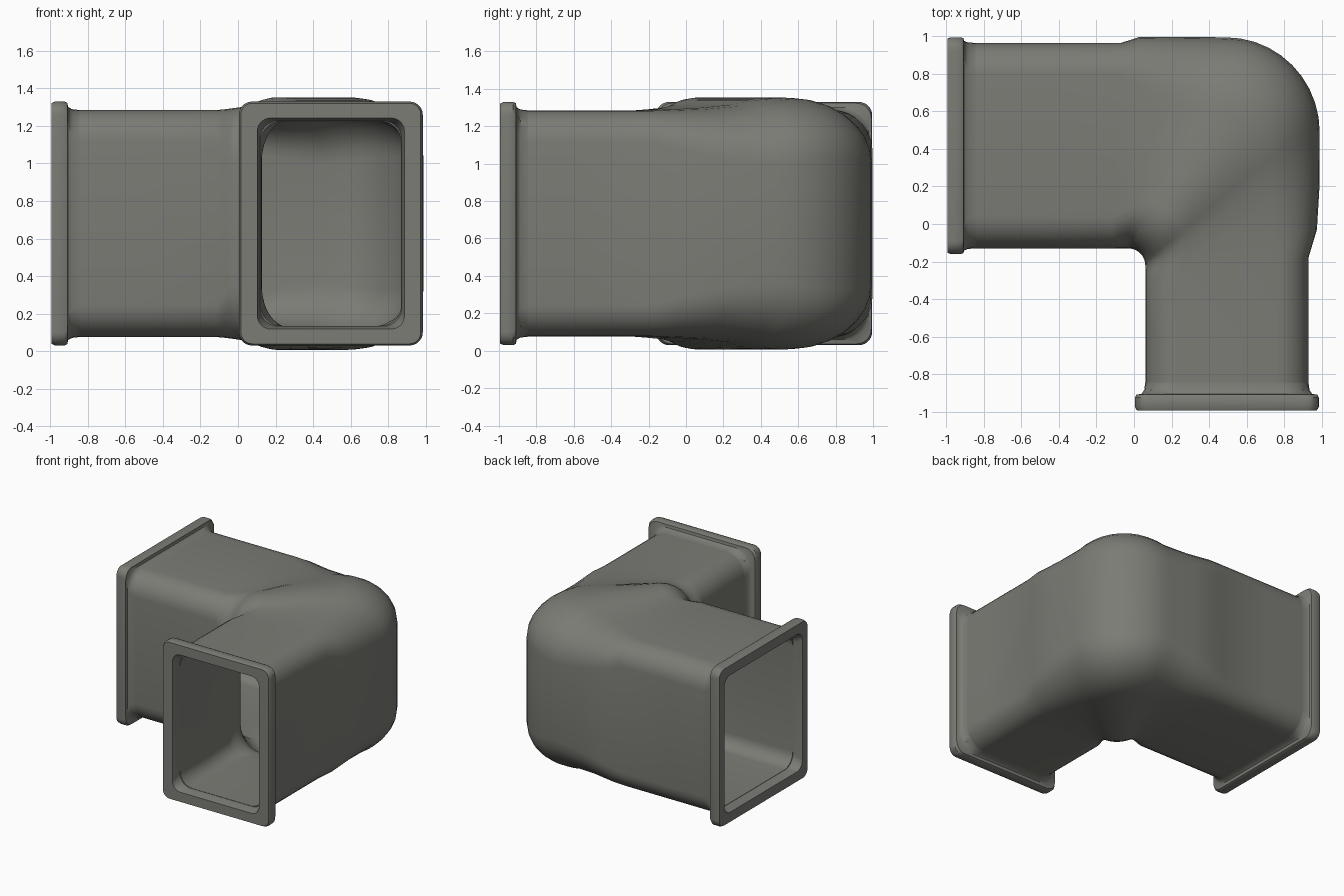
import bpy, bmesh
from math import sin, cos, pi
from mathutils import Vector

if "Cube" in bpy.data.objects:
    bpy.data.objects.remove(bpy.data.objects["Cube"])

MID = 0.68      # height of the duct axis
WALL = 0.06
STEPS = 7       # segments per rounded corner

grey = bpy.data.materials.new("warm grey")
grey.use_nodes = True
colour = (0.2, 0.2, 0.18, 1)
grey.diffuse_color = colour
grey.node_tree.nodes["Principled BSDF"].inputs["Base Color"].default_value = colour


def section(p, q, h, rp, rq, rz):
    """Rounded rectangle in the upright plane through plan points p and q."""
    p, q = Vector(p), Vector(q)
    along = (q - p).normalized()
    length = (q - p).length
    ring = []
    corners = ((length - rq, h - rz, rq), (rp, h - rz, rp),
               (rp, rz - h, rp), (length - rq, rz - h, rq))
    for k, (s, z, r) in enumerate(corners):
        for i in range(STEPS + 1):
            a = (k + i / STEPS) * pi / 2
            spot = p + along * (s + r * cos(a))
            ring.append((spot.x, spot.y, MID + z + rz * sin(a)))
    return ring


def loft(name, rings):
    """Skin a closed loop of rings, so the part has both faces of its wall."""
    bm = bmesh.new()
    loops = [[bm.verts.new(c) for c in ring] for ring in rings]
    for j, a in enumerate(loops):
        b = loops[(j + 1) % len(loops)]
        for i in range(len(a)):
            n = (i + 1) % len(a)
            bm.faces.new((a[i], a[n], b[n], b[i]))
    bmesh.ops.recalc_face_normals(bm, faces=bm.faces)
    mesh = bpy.data.meshes.new(name)
    bm.to_mesh(mesh)
    bm.free()
    mesh.materials.append(grey)
    obj = bpy.data.objects.new(name, mesh)
    bpy.context.collection.objects.link(obj)
    bpy.ops.object.select_all(action='DESELECT')
    obj.select_set(True)
    bpy.context.view_layer.objects.active = obj
    bpy.ops.object.shade_smooth_by_angle(angle=0.7)


# Duct stations: inner wall point, outer wall point, half height, bulge 0..1
stations = [
    ((-.92, -.13), (-.92, .965), .605, 0),
    ((-.5, -.13), (-.5, .965), .605, 0),
    ((-.12, -.13), (-.07, .965), .605, 0),
    ((-.08, -.13), (.03, .997), .61, .3),
    ((-.05, -.13), (.25, .997), .62, .7),
]
TURN = 10
for i in range(TURN + 1):
    a = pi / 2 * (1 - i / TURN)
    stations.append(((-.03 + .09 * cos(a), -.22 + .09 * sin(a)),
                     (.49 + .5 * cos(a), .49 + .505 * sin(a)),
                     .635 + .038 * sin(2 * a), 1))
stations += [
    ((.06, -.24), (.99, .22), .618, .7),
    ((.06, -.26), (.975, -.03), .61, .3),
    ((.06, -.3), (.93, -.18), .605, 0),
    ((.06, -.6), (.93, -.6), .605, 0),
    ((.06, -.92), (.93, -.92), .605, 0),
]


def duct_ring(p, q, h, bulge, inset):
    p, q = Vector(p), Vector(q)
    shift = (q - p).normalized() * inset * (1 + .35 * bulge)
    return section(p + shift, q - shift, h - inset,
                   .17 + .1 * bulge - inset, .17 + .24 * bulge - inset,
                   .17 + .15 * bulge - inset)


outside = [duct_ring(*s, 0) for s in stations]
inside = [duct_ring(*s, WALL) for s in reversed(stations)]
loft("elbow_duct", outside + inside)

# Flange profile: depth from the end, growth beyond the tube, corner radius
profile = [(.15, 0, .17), (.11, .1, .16), (.09, .35, .13), (.085, .85, .08),
           (.07, 1, .07), (.02, 1, .07), (0, .8, .06),
           (0, -.95, .07), (.08, -1.3, .1), (.15, -1.3, .11)]


def flange(name, low, high, spread, place):
    rings = []
    for depth, grow, r in profile:
        side = grow * (spread if grow > 0 else .045)
        rings.append(section(place(low - side, depth), place(high + side, depth),
                             .605 + grow * .045, r, r, r))
    loft(name, rings)


flange("front_flange", .06, .93, .055, lambda s, d: (s, d - .995))
flange("side_flange", -.13, .965, .03, lambda s, d: (d - .995, s))
